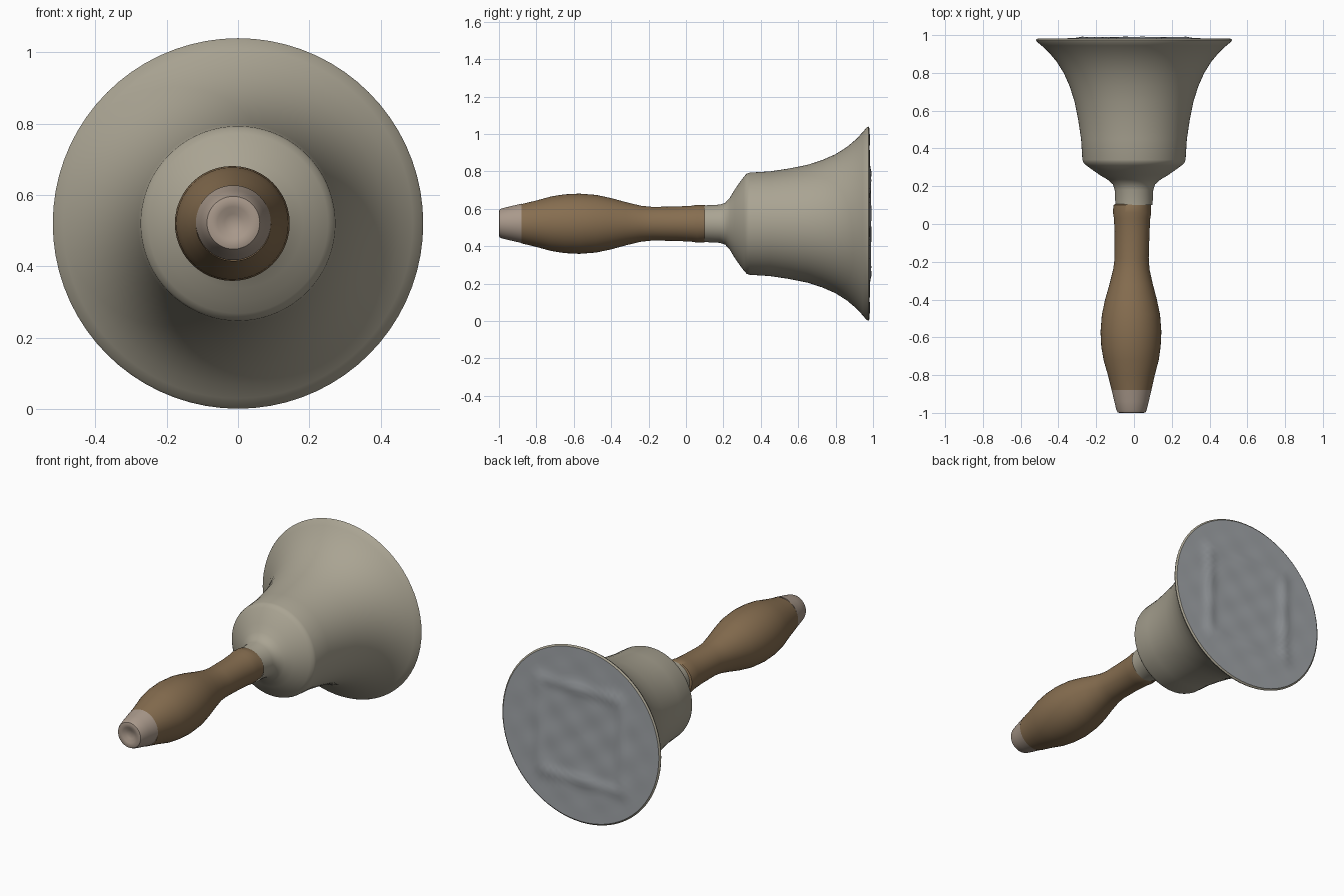
import bpy, bmesh
from math import cos, sin, pi, exp

if "Cube" in bpy.data.objects:
    bpy.data.objects.remove(bpy.data.objects["Cube"])


def material(name, color):
    m = bpy.data.materials.new(name)
    m.diffuse_color = (*color, 1)
    m.use_nodes = True
    m.node_tree.nodes["Principled BSDF"].inputs["Base Color"].default_value = m.diffuse_color
    return m


def lathe(name, profile, mat, segments=64, relief=None):
    """Turn a profile of (y, radius, centre x, centre z) around the y axis."""
    bm = bmesh.new()
    rings = []
    for y, r, cx, cz in profile:
        ring = []
        if r == 0:
            ring = [bm.verts.new((cx, y, cz))] * segments
        else:
            for i in range(segments):
                a = 2 * pi * i / segments
                ring.append(bm.verts.new((cx + r * cos(a), y, cz + r * sin(a))))
        rings.append(ring)
    for a, b in zip(rings, rings[1:]):
        for i in range(segments):
            j = (i + 1) % segments
            corners = list(dict.fromkeys((a[i], a[j], b[j], b[i])))
            bm.faces.new(corners)
    if relief:
        for v in bm.verts:
            v.co.y += relief(v.co.x, v.co.z - AXIS_Z)
    bmesh.ops.recalc_face_normals(bm, faces=bm.faces)
    mesh = bpy.data.meshes.new(name)
    bm.to_mesh(mesh)
    bm.free()
    obj = bpy.data.objects.new(name, mesh)
    bpy.context.collection.objects.link(obj)
    mesh.materials.append(mat)
    bpy.ops.object.select_all(action='DESELECT')
    obj.select_set(True)
    bpy.context.view_layer.objects.active = obj
    bpy.ops.object.shade_smooth_by_angle(angle=0.7)
    return obj


AXIS_Z = 0.52
metal = material("aged_metal", (0.40, 0.37, 0.29))
wood = material("brown_wood", (0.24, 0.155, 0.08))
worn = material("worn_wood", (0.40, 0.32, 0.26))
grey = material("grey_plate", (0.36, 0.38, 0.40))

# Flared bell with shoulder and socket
bell = [(0.10, 0.098), (0.18, 0.102), (0.21, 0.112), (0.235, 0.14), (0.26, 0.182),
        (0.285, 0.218), (0.31, 0.252), (0.325, 0.268), (0.34, 0.273), (0.45, 0.28),
        (0.55, 0.295), (0.65, 0.315), (0.73, 0.341), (0.80, 0.372), (0.86, 0.41),
        (0.91, 0.452), (0.945, 0.49), (0.965, 0.514), (0.975, 0.519), (0.982, 0.51)]
lathe("bell", [(y, r, 0, AXIS_Z) for y, r in bell], metal, 72)


# Closed mouth with a faint uneven square ridge
def mouth_relief(x, z):
    fade = max(0, 1 - ((x * x + z * z) / 0.26) ** 3)
    ridge = exp(-((max(abs(x), abs(z)) - 0.27) / 0.03) ** 2)
    return fade * (0.009 * ridge + 0.002 * sin(25 * x + 4 * z) * sin(31 * z))


plate = [(0.982, 0.51 * (1 - i / 20), 0, AXIS_Z) for i in range(21)]
lathe("mouth_plate", plate, grey, 72, mouth_relief)

# Turned handle, slightly off the bell axis
handle = [(0.11, 0.092, 0), (0.10, 0.099, -0.01), (0.06, 0.101, -0.01), (0.03, 0.096, -0.01),
          (-0.05, 0.092, -0.01), (-0.18, 0.09, -0.012), (-0.24, 0.096, -0.014),
          (-0.32, 0.115, -0.015), (-0.40, 0.137, -0.016), (-0.48, 0.154, -0.016),
          (-0.57, 0.161, -0.016), (-0.65, 0.157, -0.016), (-0.72, 0.146, -0.015),
          (-0.80, 0.124, -0.014), (-0.88, 0.105, -0.013)]
lathe("handle", [(y, r, x, 0.52) for y, r, x in handle], wood, 48)

# Worn handle tip with a dimpled end
tip = [(-0.88, 0.105), (-0.94, 0.091), (-0.985, 0.08), (-0.997, 0.074), (-1.0, 0.064),
       (-0.998, 0.045), (-0.985, 0.025), (-0.982, 0)]
lathe("handle_tip", [(y, r, -0.013, 0.522) for y, r in tip], worn, 48)
